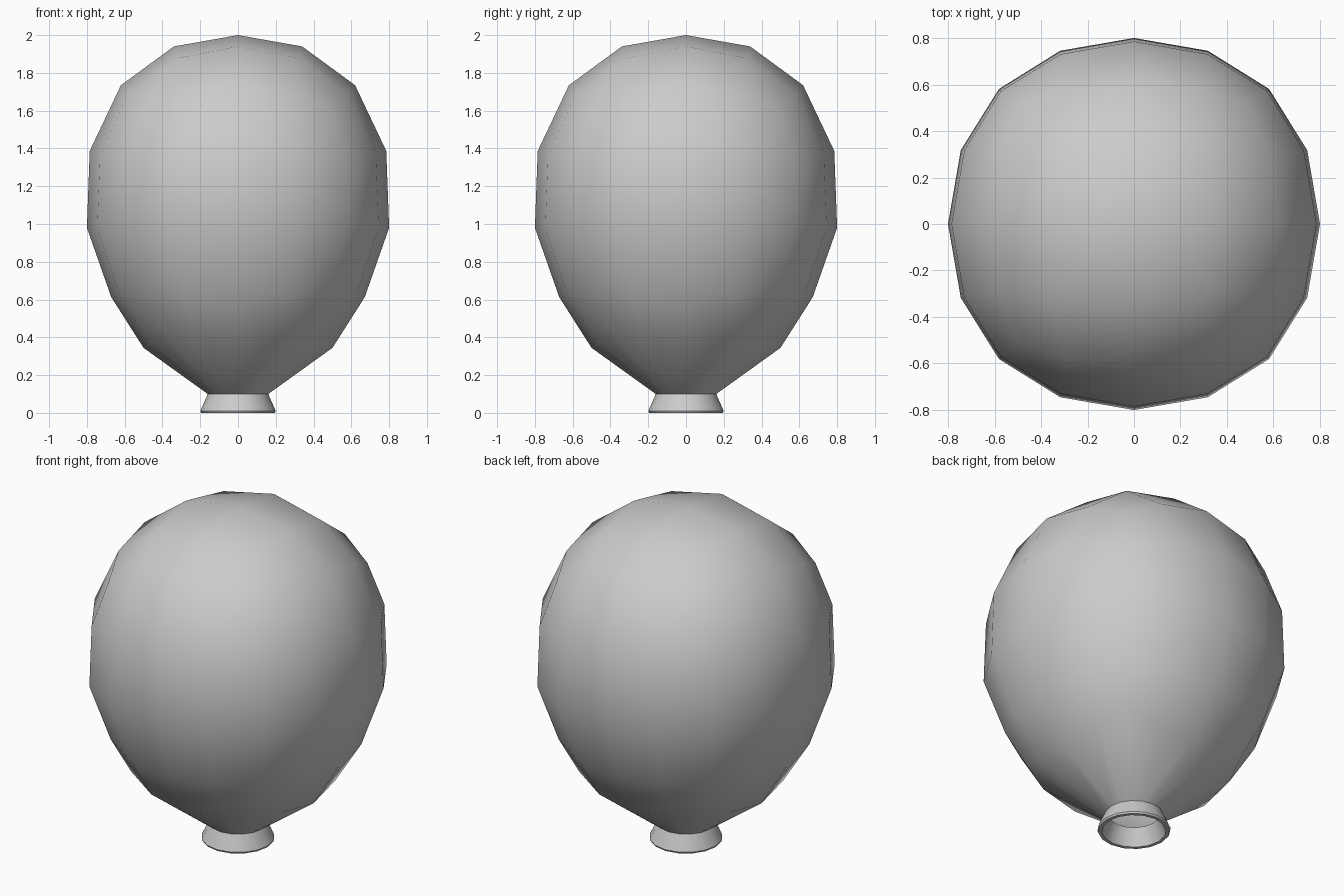
import bpy, bmesh, math

if "Cube" in bpy.data.objects:
    bpy.data.objects.remove(bpy.data.objects["Cube"])

# Balloon body: cube rounded by subdivision
bpy.ops.mesh.primitive_cube_add(size=1.906)
balloon = bpy.context.object
balloon.name = "balloon"
sub = balloon.modifiers.new("round", 'SUBSURF')
sub.levels = 2
bpy.ops.object.modifier_apply(modifier=sub.name)


def lerp_table(table, t):
    if t <= table[0][0]:
        return table[0][1]
    for (a, va), (b, vb) in zip(table, table[1:]):
        if t <= b:
            return va + (vb - va) * (t - a) / (b - a)
    return table[-1][1]


WIDTH = [(-0.585, 0.86), (-0.32, 0.9), (0, 1), (0.32, 1.054), (0.58, 1.067), (0.8, 1.07)]
HEIGHT = [(-0.585, 0.34), (-0.32, 0.61), (0, 0.98), (0.32, 1.39), (0.585, 1.74),
          (0.745, 1.94), (0.8, 2.0)]

bm = bmesh.new()
bm.from_mesh(balloon.data)

# Open the underside
under = [v for v in bm.verts if -v.co.z > max(abs(v.co.x), abs(v.co.y)) + 0.01]
bmesh.ops.delete(bm, geom=under, context='VERTS')

# Taper the body into a balloon shape
for v in bm.verts:
    w = lerp_table(WIDTH, v.co.z)
    v.co = (v.co.x * w, v.co.y * w, lerp_table(HEIGHT, v.co.z))

# Neck, flared mouth and inner lip
for r, z in [(0.16, 0.1), (0.2, 0.01), (0.195, 0.0), (0.175, 0.0), (0.135, 0.1)]:
    rim = [e for e in bm.edges if e.is_boundary]
    new = bmesh.ops.extrude_edge_only(bm, edges=rim)["geom"]
    for v in new:
        if isinstance(v, bmesh.types.BMVert):
            a = round(math.atan2(v.co.y, v.co.x) / (math.pi / 8)) * math.pi / 8
            v.co = (r * math.cos(a), r * math.sin(a), z)

bmesh.ops.recalc_face_normals(bm, faces=bm.faces)
bm.to_mesh(balloon.data)
bm.free()
bpy.ops.object.shade_smooth_by_angle(angle=math.radians(40))
